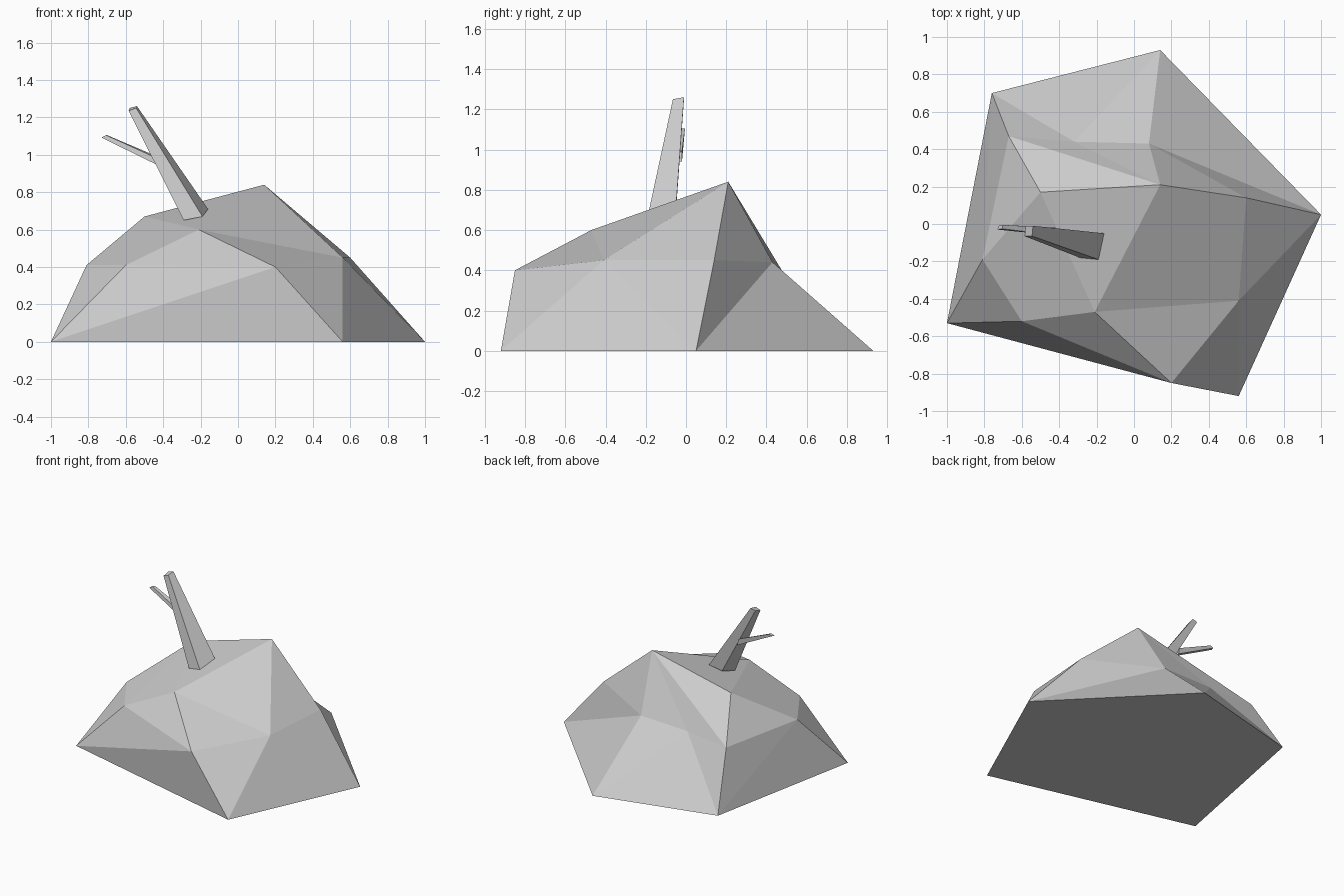
import bpy
import bmesh

default = bpy.data.objects.get("Cube")
if default:
    bpy.data.objects.remove(default, do_unlink=True)


def make_material(name, value):
    mat = bpy.data.materials.new(name)
    mat.use_nodes = True
    colour = (value, value, value, 1)
    mat.diffuse_color = colour
    mat.node_tree.nodes["Principled BSDF"].inputs["Base Color"].default_value = colour
    return mat


grey = make_material("light grey", 0.6)


def make_object(name, points, faces):
    """Build a flat-shaded mesh; each face is a word of point letters."""
    bm = bmesh.new()
    verts = {key: bm.verts.new(co) for key, co in points.items()}
    for word in faces.split():
        bm.faces.new([verts[key] for key in word])
    bmesh.ops.recalc_face_normals(bm, faces=bm.faces[:])
    mesh = bpy.data.meshes.new(name)
    bm.to_mesh(mesh)
    bm.free()
    mesh.materials.append(grey)
    obj = bpy.data.objects.new(name, mesh)
    bpy.context.collection.objects.link(obj)
    return obj


def make_stick(name, base, tip):
    """Tapered four-sided stick between two quads."""
    points = dict(zip("abcdefgh", base + tip))
    return make_object(name, points, "abcd efgh abfe bcgf cdhg daeh")


# Faceted mound: A-E ground outline, F-P upper corners
mound = {
    "A": (-1, -.53, 0), "B": (.56, -.92, 0), "C": (1, .05, 0),
    "D": (.14, .93, 0), "E": (-.76, .7, 0),
    "F": (.2, -.85, .4), "G": (-.21, -.47, .6), "H": (-.6, -.52, .41),
    "I": (-.81, -.19, .41), "J": (-.5, .17, .67), "K": (.14, .21, .84),
    "L": (.56, -.41, .45), "M": (.6, .14, .45), "N": (.08, .43, .44),
    "O": (-.67, .47, .41), "P": (-.32, .44, .43),
}
front_faces = "ABF AFH HFG GFL FBL LBC AHI HGJ HJI"
top_faces = "JGK GLK KLM LCM"
back_faces = "KMN MCN NCD KNP KPO KOJ PND PDE OPE"
side_faces = "EAI EIO OIJ"
make_object("mound", mound,
            " ".join(["EDCBA", front_faces, top_faces, back_faces, side_faces]))

# Stick leaning out of the mound
make_stick("stick",
           [(-.16, -.05, .71), (-.19, -.19, .67), (-.29, -.18, .65), (-.27, -.05, .69)],
           [(-.54, -.01, 1.26), (-.545, -.065, 1.25), (-.585, -.065, 1.235), (-.58, -.01, 1.25)])

# Small branch on the stick
make_stick("branch",
           [(-.43, -.06, .98), (-.42, -.06, .94), (-.42, -.02, .94), (-.43, -.02, .99)],
           [(-.705, -.025, 1.105), (-.73, -.03, 1.092), (-.725, -.01, 1.095), (-.7, -.005, 1.105)])
